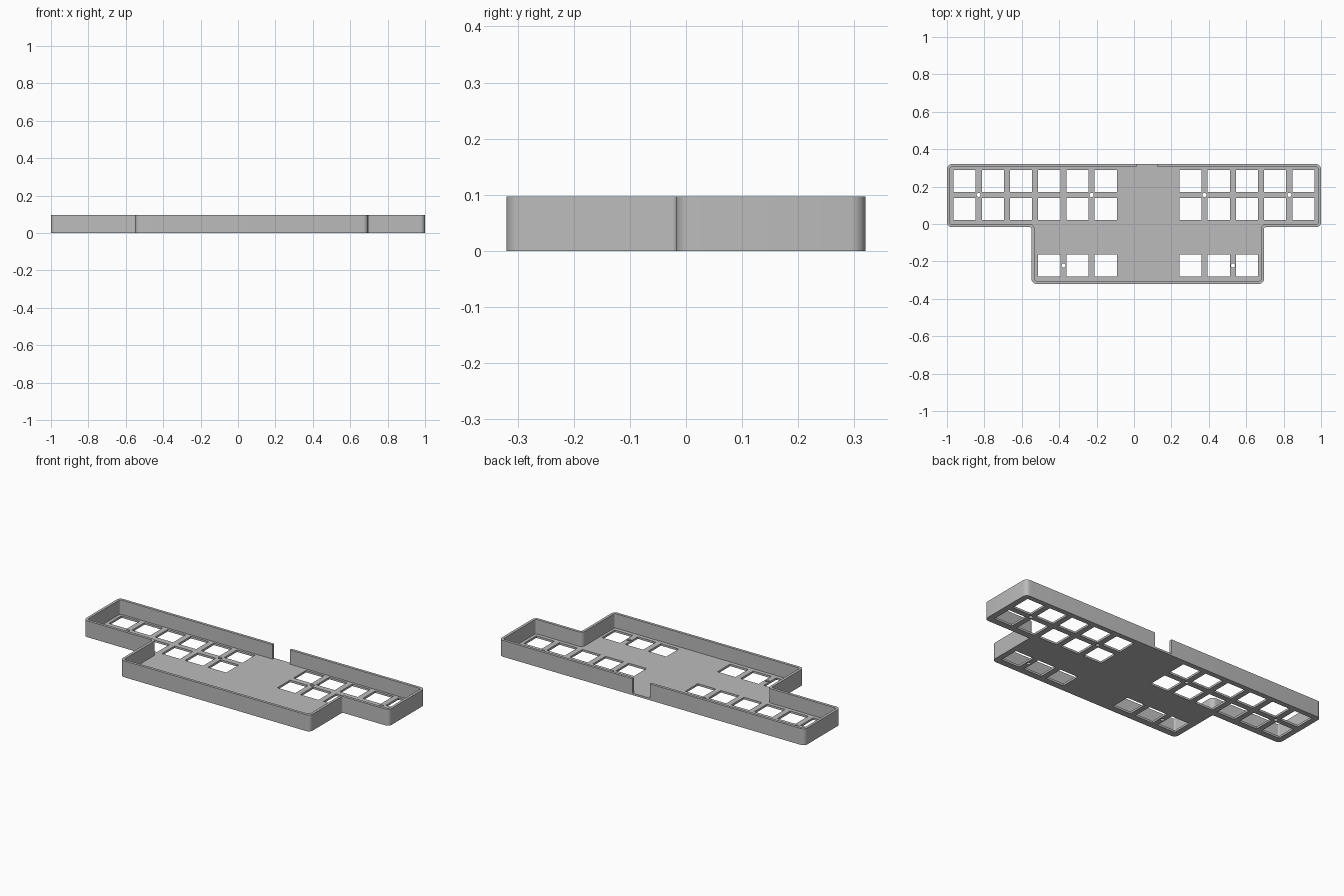
import bpy, bmesh
from math import radians, sin, cos, tan, pi
from mathutils import Vector

HEIGHT, FLOOR, WALL = 0.097, 0.012, 0.016
PITCH, KEY, SCREW = 0.151, 0.118, 0.011

old = bpy.data.objects.get("Cube")
if old:
    bpy.data.objects.remove(old, do_unlink=True)

grey = bpy.data.materials.new("case_grey")
grey.use_nodes = True
colour = (0.5, 0.5, 0.5, 1)
grey.diffuse_color = colour
grey.node_tree.nodes["Principled BSDF"].inputs["Base Color"].default_value = colour


def outline(inset, convex, concave, steps=6):
    """Rounded T-shaped outline, moved inwards by inset."""
    x, y, left, right, step = 1 - inset, 0.32 - inset, -0.548 + inset, 0.695 - inset, -0.017 + inset
    corners = [Vector(p) for p in ((-x, y), (-x, step), (left, step), (left, -y),
                                   (right, -y), (right, step), (x, step), (x, y))]
    pts = []
    for i, c in enumerate(corners):
        a = (corners[i - 1] - c).normalized()
        b = (corners[(i + 1) % len(corners)] - c).normalized()
        turn_left = a.x * b.y - a.y * b.x < 0
        r = convex if turn_left else concave
        centre = c + (a + b) * r
        for k in range(steps + 1):
            t = k / steps * pi / 2
            pts.append(centre - b * r * cos(t) - a * r * sin(t))
    return pts


def prism(bm, pts, z0, z1):
    face = bm.faces.new([bm.verts.new((p[0], p[1], z0)) for p in pts])
    top = bmesh.ops.extrude_face_region(bm, geom=[face])["geom"]
    bmesh.ops.translate(bm, vec=(0, 0, z1 - z0),
                        verts=[v for v in top if isinstance(v, bmesh.types.BMVert)])


def box(bm, x0, x1, y0, y1, z0, z1):
    prism(bm, [(x0, y0), (x1, y0), (x1, y1), (x0, y1)], z0, z1)


def make(name, bm):
    bmesh.ops.recalc_face_normals(bm, faces=bm.faces)
    mesh = bpy.data.meshes.new(name)
    bm.to_mesh(mesh)
    bm.free()
    mesh.materials.append(grey)
    obj = bpy.data.objects.new(name, mesh)
    bpy.context.collection.objects.link(obj)
    return obj


def cut(target, name, bm):
    cutter = make(name, bm)
    cutter.hide_render = True
    mod = target.modifiers.new(name, "BOOLEAN")
    mod.operation, mod.solver, mod.object = "DIFFERENCE", "EXACT", cutter
    bpy.context.view_layer.objects.active = target
    bpy.ops.object.modifier_apply(modifier=mod.name)
    bpy.data.objects.remove(cutter, do_unlink=True)


# Solid body of the tray
bm = bmesh.new()
prism(bm, outline(0, 0.026, 0.01), 0, HEIGHT)
tray = make("case_tray", bm)

# Open cavity above the floor
bm = bmesh.new()
prism(bm, outline(WALL, 0.01, 0.026), FLOOR, HEIGHT + 0.1)
cut(tray, "cavity", bm)

# Cable notch in the back wall
bm = bmesh.new()
box(bm, 0.013, 0.126, 0.29, 0.4, FLOOR, HEIGHT + 0.1)
cut(tray, "cable_notch", bm)


def grid(col, row):
    return (col - 6) * PITCH, 0.231 - row * PITCH


# Square key openings and round screw holes through the floor
bm = bmesh.new()
long_row = [*range(6), *range(8, 13)]
short_row = [3, 4, 5, 8, 9, 10]
for row, cols in ((0, long_row), (1, long_row), (3, short_row)):
    for col in cols:
        x, y = grid(col, row)
        h = KEY / 2
        box(bm, x - h, x + h, y - h, y + h, -0.02, 0.04)
for col, row in ((0.5, 0.5), (4.5, 0.5), (8.5, 0.5), (11.5, 0.5), (3.5, 3), (9.5, 3)):
    x, y = grid(col, row)
    ring = [(x + SCREW * cos(k * pi / 8), y + SCREW * sin(k * pi / 8)) for k in range(16)]
    prism(bm, ring, -0.02, 0.04)
cut(tray, "floor_openings", bm)

# Smooth rounded corners, crisp edges
bpy.ops.object.select_all(action="DESELECT")
tray.select_set(True)
bpy.context.view_layer.objects.active = tray
bpy.ops.object.shade_smooth_by_angle(angle=radians(30))
